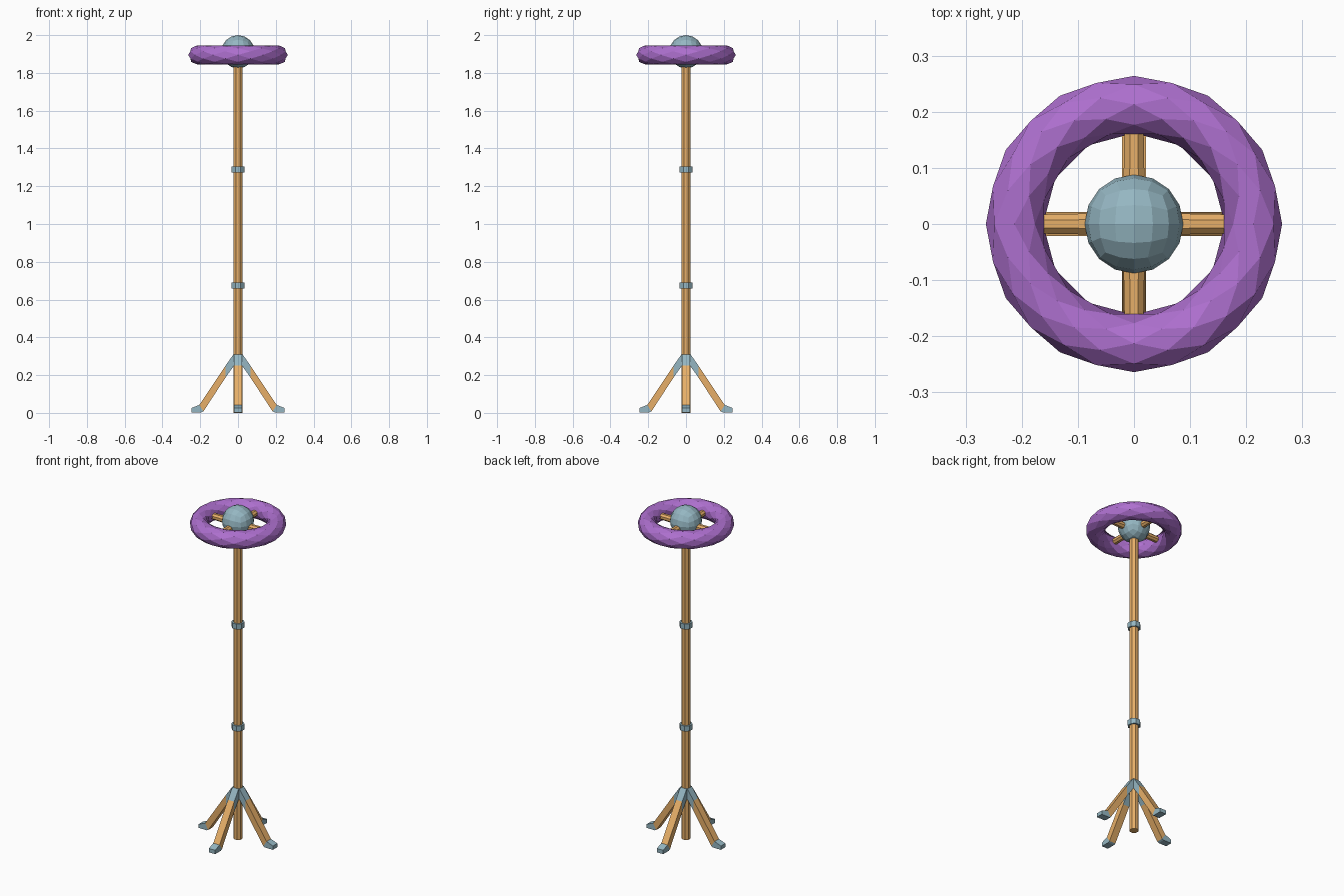
import bpy, bmesh
from math import pi, sin, cos
from mathutils import Matrix

if "Cube" in bpy.data.objects:
    bpy.data.objects.remove(bpy.data.objects["Cube"])


def material(name, color):
    m = bpy.data.materials.new(name)
    m.diffuse_color = color
    m.use_nodes = True
    m.node_tree.nodes["Principled BSDF"].inputs["Base Color"].default_value = m.diffuse_color
    return m


WOOD = material("wood", (0.80, 0.43, 0.14, 1))
METAL = material("metal", (0.30, 0.47, 0.54, 1))
PURPLE = material("purple", (0.42, 0.16, 0.62, 1))


def finish(name, bm, mat):
    bmesh.ops.recalc_face_normals(bm, faces=bm.faces)
    me = bpy.data.meshes.new(name)
    bm.to_mesh(me)
    bm.free()
    me.materials.append(mat)
    ob = bpy.data.objects.new(name, me)
    bpy.context.collection.objects.link(ob)
    return ob


def octagon(name, r, z0, z1, mat):
    bm = bmesh.new()
    bmesh.ops.create_cone(bm, cap_ends=True, segments=8, radius1=r, radius2=r, depth=z1 - z0,
                          matrix=Matrix.Translation((0, 0, (z0 + z1) / 2)) @ Matrix.Rotation(pi / 8, 4, 'Z'))
    return finish(name, bm, mat)


def extruded(name, profile, half, angle, mat):
    """Side profile in x-z, given thickness in y, turned about the pole."""
    bm = bmesh.new()
    rings = [[bm.verts.new((x, y, z)) for x, z in profile] for y in (-half, half)]
    bm.faces.new(rings[0])
    bm.faces.new(rings[1])
    n = len(profile)
    for i in range(n):
        j = (i + 1) % n
        bm.faces.new((rings[0][i], rings[0][j], rings[1][j], rings[1][i]))
    bm.transform(Matrix.Rotation(angle, 4, 'Z'))
    return finish(name, bm, mat)


# Pole and its collars
octagon("pole", 0.026, 0.0, 1.86, WOOD)
octagon("lower_collar", 0.036, 0.658, 0.69, METAL)
octagon("upper_collar", 0.036, 1.272, 1.304, METAL)

# Four legs with metal brackets and feet, and four spokes
for k in range(4):
    a = k * pi / 2
    extruded(f"leg_bracket_{k}", [(0.0, 0.31), (0.024, 0.31), (0.066, 0.25), (0.066, 0.187), (0.0, 0.28)],
             0.021, a, METAL)
    extruded(f"leg_{k}", [(0.066, 0.25), (0.205, 0.042), (0.183, 0.008), (0.066, 0.187)], 0.021, a, WOOD)
    extruded(f"foot_{k}", [(0.205, 0.042), (0.247, 0.026), (0.247, 0.003), (0.193, 0.003), (0.183, 0.008)],
             0.021, a, METAL)
    bm = bmesh.new()
    bmesh.ops.create_cone(bm, cap_ends=True, segments=8, radius1=0.021, radius2=0.018, depth=0.17,
                          matrix=Matrix.Rotation(a, 4, 'Z') @ Matrix.Translation((0.115, 0, 1.895))
                          @ Matrix.Rotation(pi / 2, 4, 'Y') @ Matrix.Rotation(pi / 8, 4, 'Z'))
    finish(f"spoke_{k}", bm, WOOD)

# Faceted ball made from a subdivided cube
bm = bmesh.new()
bmesh.ops.create_cube(bm, size=2)
bmesh.ops.subdivide_edges(bm, edges=bm.edges[:], cuts=3, use_grid_fill=True)
for v in bm.verts:
    # even angular spacing over the cube faces
    v.co = [sin(c * pi / 4) / cos(c * pi / 4) for c in v.co]
    v.co = v.co.normalized() * 0.088
bm.transform(Matrix.Translation((0, 0, 1.912)))
finish("ball", bm, METAL)

# Wheel rim: torus tiled with diamonds, alternate rings offset by half a step
N, M = 24, 8
bm = bmesh.new()
grid = []
for i in range(N):
    t = 2 * pi * i / N
    ring = []
    for j in range(M):
        p = 2 * pi * (j + 0.5 * (i % 2)) / M
        r = 0.213 + 0.051 * cos(p)
        ring.append(bm.verts.new((r * cos(t), r * sin(t), 1.895 + 0.051 * sin(p))))
    grid.append(ring)
for i in range(N):
    o = i % 2
    for j in range(M):
        mid = grid[(i + 1) % N]
        bm.faces.new((grid[i][j], mid[(j - 1 + o) % M], grid[(i + 2) % N][j], mid[(j + o) % M]))
finish("wheel_rim", bm, PURPLE)
